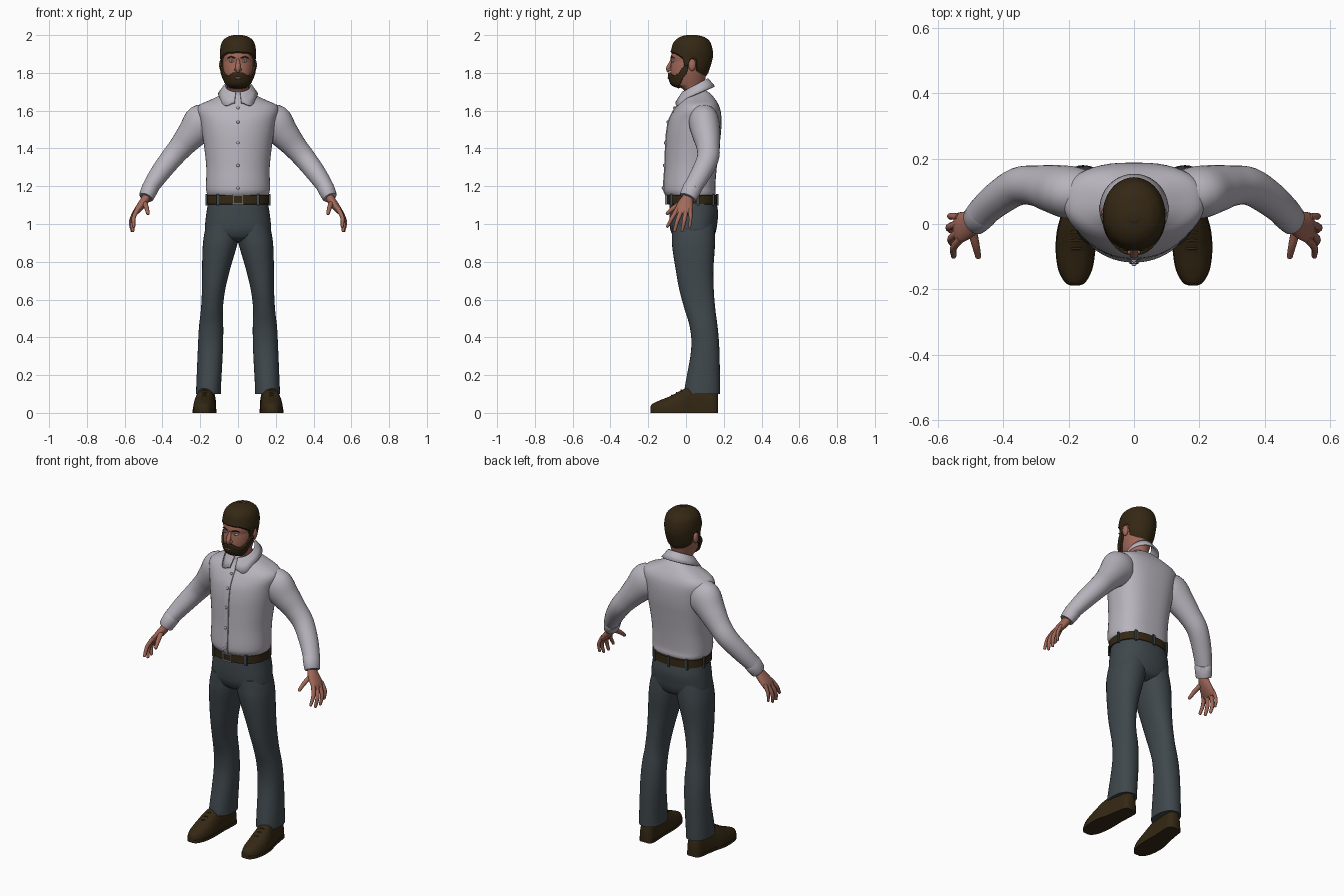
import bpy, bmesh, math
from mathutils import Vector

if "Cube" in bpy.data.objects:
    bpy.data.objects.remove(bpy.data.objects["Cube"])


def material(name, rgb):
    m = bpy.data.materials.new(name)
    m.diffuse_color = (*rgb, 1)
    m.use_nodes = True
    m.node_tree.nodes["Principled BSDF"].inputs["Base Color"].default_value = m.diffuse_color
    return m


SKIN = material("skin", (0.36, 0.14, 0.10))
LIP = material("lip", (0.28, 0.09, 0.075))
HAIR = material("dark_brown", (0.035, 0.021, 0.007))
SHIRT = material("shirt_grey", (0.48, 0.455, 0.51))
PANTS = material("slate_trousers", (0.050, 0.064, 0.073))
METAL = material("metal", (0.35, 0.35, 0.36))
EYE = material("eye_white", (0.55, 0.55, 0.58))
IRIS = material("iris_blue", (0.10, 0.17, 0.24))


def loft(name, rings, mat, loop=True, caps=True, thick=0):
    """Skin a list of equal-length point rings."""
    bm = bmesh.new()
    vs = [[bm.verts.new(p) for p in r] for r in rings]
    n = len(rings[0])
    for a, b in zip(vs, vs[1:]):
        for i in range(n if loop else n - 1):
            j = (i + 1) % n
            bm.faces.new((a[i], a[j], b[j], b[i]))
    if caps and loop:
        bm.faces.new(vs[0][::-1])
        bm.faces.new(vs[-1])
    bmesh.ops.recalc_face_normals(bm, faces=bm.faces)
    me = bpy.data.meshes.new(name)
    bm.to_mesh(me)
    bm.free()
    return finish(me, name, mat, thick)


def finish(me, name, mat, thick=0):
    ob = bpy.data.objects.new(name, me)
    bpy.context.collection.objects.link(ob)
    me.materials.append(mat)
    if thick:
        s = ob.modifiers.new("thickness", 'SOLIDIFY')
        s.thickness, s.offset = thick, 0
    bpy.ops.object.select_all(action='DESELECT')
    ob.select_set(True)
    bpy.context.view_layer.objects.active = ob
    bpy.ops.object.shade_smooth_by_angle(angle=math.radians(45))
    return ob


def ball(name, loc, size, mat):
    me = bpy.data.meshes.new(name)
    bm = bmesh.new()
    bmesh.ops.create_uvsphere(bm, u_segments=16, v_segments=10, radius=1)
    for v in bm.verts:
        v.co = Vector([c * s + l for c, s, l in zip(v.co, size, loc)])
    bm.to_mesh(me)
    bm.free()
    return finish(me, name, mat)


def box(name, loc, size, mat):
    x, y, z = loc
    a, b, c = size
    rings = [[(x + i * a, y + j * b, z + k * c) for i, j in ((-1, -1), (1, -1), (1, 1), (-1, 1))] for k in (-1, 1)]
    return loft(name, rings, mat)


def smooth(keys, steps=4):
    """Catmull-Rom through tuples of numbers."""
    out = []
    for i in range(len(keys) - 1):
        p0, p1, p2, p3 = (keys[max(0, min(len(keys) - 1, i + d))] for d in (-1, 0, 1, 2))
        for s in range(steps):
            t = s / steps
            out.append(tuple(0.5 * (2 * b + (c - a) * t + (2 * a - 5 * b + 4 * c - d) * t * t
                                    + (3 * b - a - 3 * c + d) * t ** 3)
                             for a, b, c, d in zip(p0, p1, p2, p3)))
    return out + [tuple(keys[-1])]


def table(keys, x):
    """Linear lookup; the first number of each key is the position."""
    for a, b in zip(keys, keys[1:]):
        if x <= b[0]:
            t = max(0, (x - a[0]) / (b[0] - a[0]))
            return [p + (q - p) * t for p, q in zip(a[1:], b[1:])]
    return list(keys[-1][1:])


def oval(a, z, hx, yf, yb, cx=0, nf=2, nb=2):
    """Point on an egg-shaped outline; angle 0 faces the front."""
    s, c, mid = math.sin(a), math.cos(a), (yf + yb) / 2
    e = 2 / (nf if c > 0 else nb)
    return (cx + hx * math.copysign(abs(s) ** e, s),
            mid - (mid - yf) * math.copysign(abs(c) ** e, c), z)


def ring(*args, n=48, **kw):
    return [oval(2 * math.pi * i / n, *args, **kw) for i in range(n)]


def tube(name, keys, mat, n=20, side=1, steps=4):
    """Oval tube through (x, y, z, radius_u, radius_v) keys."""
    pts = smooth(keys, steps)
    rings = []
    for i, p in enumerate(pts):
        t = (Vector(pts[min(i + 1, len(pts) - 1)][:3]) - Vector(pts[max(i - 1, 0)][:3])).normalized()
        v = (Vector((0, 1, 0)) - t * t.y).normalized()
        u = t.cross(v)
        r = [Vector(p[:3]) + u * p[3] * math.cos(k) + v * p[4] * math.sin(k)
             for k in (2 * math.pi * j / n for j in range(n))]
        rings.append([(q.x * side, q.y, q.z) for q in r])
    return loft(name, rings, mat)


# Shirt body
TORSO = smooth([(1.14, .155, -.095, .150), (1.165, .166, -.113, .157), (1.2, .169, -.118, .155),
                (1.3, .168, -.112, .163), (1.4, .178, -.108, .175), (1.48, .19, -.103, .185),
                (1.55, .202, -.09, .188), (1.60, .215, -.066, .183), (1.632, .20, -.045, .172),
                (1.66, .14, -.025, .155), (1.69, .08, -.01, .13), (1.71, .06, 0, .10)])
loft("shirt_body", [ring(*k, nb=2.7) for k in TORSO], SHIRT)

# Button strip and buttons
rows = [k for k in TORSO if 1.15 < k[0] < 1.66]
loft("button_strip", [[(x, k[2] - d, k[0]) for x, d in ((-.015, -.003), (-.013, .004), (.013, .004), (.015, -.003))]
                      for k in rows], SHIRT, loop=False)
for z in (1.19, 1.31, 1.43, 1.54, 1.615):
    ball("button", (0, table(TORSO, z)[1] - .006, z), (.008, .005, .008), SHIRT)

# Folded collar, open at the front
angles = [math.radians(10 + 340 * i / 60) for i in range(61)]
rings = []
for t in (0, .12, .5, 1):
    r = []
    for a in angles:
        deg = min(math.degrees(a), 360 - math.degrees(a))
        tip = math.exp(-((deg - 38) / 18) ** 2)
        s, c = math.sin(a), math.cos(a)
        rad = .066 + (.036 + .012 * tip) * t
        r.append((rad * s, .048 - rad * c, 1.733 - .036 * c - t * (.048 + .006 * c + .026 * tip)))
    rings.append(r)
loft("collar", rings, SHIRT, loop=False, thick=.009)
loft("collar_stand", [ring(z, .065, -.016 + d, .112 + d) for z, d in ((1.66, 0), (1.69, .002))], SHIRT, caps=False)

# Trouser seat
loft("trouser_seat", [ring(*k, nf=2.3, nb=2.3) for k in smooth([
    (.905, .07, -.02, .10), (.925, .13, -.06, .14), (.96, .172, -.08, .158), (1.0, .174, -.087, .165),
    (1.06, .167, -.088, .17), (1.13, .156, -.085, .158)])], PANTS)

# Belt, loops and buckle
loft("belt", [ring(z, .158 + d, -.096 - d, .158 + d, nf=2.2, nb=2.5) for z, d in
              ((1.104, 0), (1.106, .007), (1.152, .007), (1.154, 0))], HAIR)
for deg in (38, 100, 145, 180, 215, 260, 322):
    x, y, z = oval(math.radians(deg), 1.128, .166, -.104, .166, nf=2.2, nb=2.5)
    box("belt_loop", (x, y, z), (.007, .006, .031), PANTS)
for x in (-.026, .026):
    box("buckle_side", (x, -.105, 1.129), (.003, .005, .024), METAL)
for z in (1.107, 1.151):
    box("buckle_bar", (0, -.106, z), (.029, .005, .003), METAL)

for side in (-1, 1):
    # Trouser leg
    leg = smooth([(.10, .09, .222, -.008, .18), (.14, .09, .221, -.006, .18), (.33, .08, .213, .027, .177),
                  (.45, .078, .207, .021, .168), (.55, .08, .196, -.008, .155), (.65, .068, .191, -.035, .147),
                  (.76, .042, .19, -.055, .145), (.88, .007, .187, -.073, .153), (.95, -.01, .178, -.075, .153),
                  (1.0, -.01, .165, -.075, .15)])
    loft("trouser_leg", [ring(z, (xo - xi) / 2, yf, yb, cx=side * (xi + xo) / 2, nf=2.2, nb=2.2, n=32)
                         for z, xi, xo, yf, yb in leg], PANTS)

    # Shoe: upper, sole and laces
    shoe = smooth([(-.188, .18, .012, .032), (-.178, .18, .03, .048), (-.14, .18, .05, .066), (-.08, .179, .059, .09),
                   (-.02, .176, .058, .122), (.03, .17, .051, .14), (.10, .162, .046, .14), (.15, .158, .042, .13),
                   (.17, .157, .026, .10)])
    arc = [math.pi * i / 16 for i in range(17)]
    loft("shoe_upper", [[(side * (cx + hw * math.copysign(abs(math.cos(a)) ** .8, math.cos(a))), y,
                          .008 + (h - .008) * math.sin(a) ** .8) for a in arc] for y, cx, hw, h in shoe], HAIR)
    outline = [(cx - hw - .002, y) for y, cx, hw, h in shoe] + [(cx + hw + .002, y) for y, cx, hw, h in shoe[::-1]]
    loft("shoe_sole", [[(side * x, y, z) for x, y in outline] for z in (0, .018)], HAIR)
    for y in (-.075, -.05, -.025):
        h = table(shoe, y)[2]
        tube("shoe_lace", [(.155, y, h - .008, .004, .004), (.177, y, h + .001, .004, .004),
                           (.20, y, h - .008, .004, .004)], HAIR, 8, side)

    # Sleeve and cuff
    tube("sleeve", [(.12, .09, 1.585, .055, .06), (.185, .095, 1.542, .098, .08), (.245, .107, 1.475, .08, .074),
                    (.30, .117, 1.41, .065, .062), (.355, .115, 1.345, .058, .058), (.42, .075, 1.26, .051, .053),
                    (.47, .03, 1.185, .042, .048)], SHIRT, 28, side)
    tube("cuff", [(.460, .038, 1.198, .040, .045), (.463, .035, 1.193, .045, .051), (.485, .012, 1.145, .040, .047),
                  (.487, .010, 1.141, .034, .041)], SHIRT, 28, side, 2)

    # Hand
    tube("palm", [(.480, .012, 1.16, .022, .028), (.488, .007, 1.135, .023, .031), (.508, -.003, 1.105, .022, .042),
                  (.535, -.012, 1.07, .017, .047), (.545, -.014, 1.052, .010, .04)], SKIN, 20, side)
    for name, path, r in (
            ("index_finger", ((.53, -.045, 1.08), (.552, -.072, 1.035), (.552, -.098, .988)), .011),
            ("middle_finger", ((.537, -.024, 1.07), (.56, -.045, 1.02), (.557, -.06, .966)), .0115),
            ("ring_finger", ((.54, .0, 1.07), (.566, -.010, 1.015), (.561, -.02, .966)), .011),
            ("little_finger", ((.537, .022, 1.08), (.562, .024, 1.03), (.560, .02, .985)), .0095),
            ("thumb", ((.497, -.012, 1.118), (.485, -.062, 1.088), (.477, -.098, 1.057)), .0125)):
        tube(name, [(*p, r * k, r * k) for p, k in zip(path, (1.15, 1, .75))], SKIN, 10, side)
        ball(name + "_tip", (path[-1][0] * side, *path[-1][1:]), (r * .76,) * 3, SKIN)

    # Ear, eye and brow
    ball("ear", (side * .088, .032, 1.842), (.012, .02, .032), SKIN)
    ball("eye", (side * .033, -.068, 1.862), (.015, .010, .0065), EYE)
    ball("iris", (side * .033, -.0752, 1.862), (.006, .004, .006), IRIS)
    tube("eyebrow", [(.015, -.080, 1.878, .003, .003), (.036, -.076, 1.885, .004, .004),
                     (.056, -.062, 1.878, .002, .002)], HAIR, 8, side)

# Head and neck
HEAD = smooth([(1.64, .06, -.0, .10), (1.70, .058, -.005, .095), (1.724, .057, -.032, .095), (1.737, .06, -.064, .096),
               (1.76, .068, -.077, .10), (1.80, .079, -.083, .11), (1.84, .084, -.080, .124), (1.862, .085, -.077, .13),
               (1.885, .087, -.08, .135), (1.92, .087, -.071, .133), (1.96, .077, -.057, .12),
               (1.985, .05, -.025, .09), (1.995, .015, .01, .05)])
loft("head", [ring(*k, nf=2.1) for k in HEAD], SKIN)


def on_head(a, z, off):
    hx, yf, yb = table(HEAD, z)
    return oval(a, z, hx + off, yf - off, yb + off, nf=2.1)


# Hair cap following the hairline, with sideburns
HAIRLINE = [(0, 1.905), (35, 1.902), (55, 1.888), (68, 1.872), (74, 1.83), (84, 1.83), (90, 1.872), (103, 1.872),
            (112, 1.81), (140, 1.79), (180, 1.782)]
rings = []
for k in range(21):
    t = 1 - (1 - k / 20) ** 1.6
    r = []
    for i in range(96):
        a = 2 * math.pi * i / 96
        deg = min(math.degrees(a), 360 - math.degrees(a))
        z0 = table(HAIRLINE, deg)[0]
        x, y, z = on_head(a, z0 + (1.995 - z0) * t, .008 if k else .0)
        r.append((x, y, z + .005 * t))
    rings.append(r)
loft("hair", rings, HAIR, caps=False).data.update()
ball("crown", (0, .03, 1.994), (.03, .03, .006), HAIR)

# Beard wrapped around the jaw
TOP = [(0, 1.803), (14, 1.803), (28, 1.79), (45, 1.783), (62, 1.80), (74, 1.835), (86, 1.84)]
BOTTOM = [(0, 1.722), (40, 1.726), (65, 1.745), (86, 1.80)]
rings = []
for k in range(15):
    r = []
    for deg in range(-86, 87, 2):
        b, t = table(BOTTOM, abs(deg))[0], table(TOP, abs(deg))[0]
        r.append(on_head(math.radians(deg), b + (t - b) * k / 14, .007))
    rings.append(r)
loft("beard", rings, HAIR, loop=False, thick=.012)

# Nose and mouth
tube("nose", [(0, -.074, 1.872, .006, .008), (0, -.084, 1.85, .012, .008), (0, -.092, 1.825, .013, .014),
              (0, -.086, 1.808, .010, .014)], SKIN, 14)
ball("nose_tip", (0, -.092, 1.82), (.012, .013, .011), SKIN)
for s in (-1, 1):
    ball("nostril", (s * .012, -.085, 1.817), (.008, .011, .008), SKIN)
ball("mouth", (0, -.090, 1.773), (.022, .007, .006), LIP)
